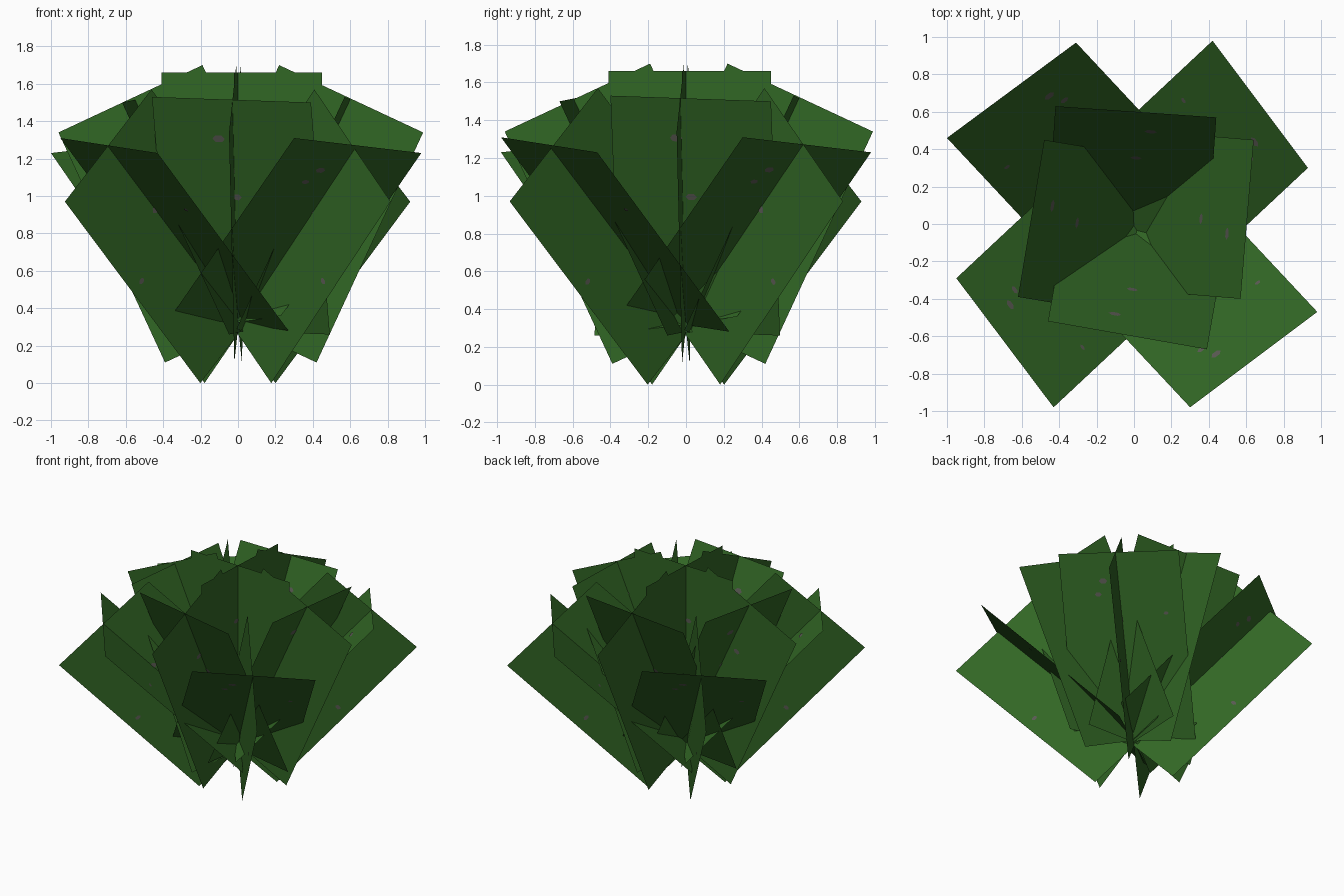
import bpy, math
from mathutils import Vector, Matrix

if "Cube" in bpy.data.objects:
    bpy.data.objects.remove(bpy.data.objects["Cube"])


def material(name, rgb):
    m = bpy.data.materials.new(name)
    m.diffuse_color = (*rgb, 1)
    m.use_nodes = True
    m.node_tree.nodes["Principled BSDF"].inputs["Base Color"].default_value = m.diffuse_color
    return m


GREEN = material("leaf green", (0.031, 0.133, 0.018))
GREY = material("grey brown fleck", (0.10, 0.10, 0.085))


def card(name, tl, tr, down, flecks=()):
    """Flat rectangular leaf card with small painted flecks (u across, v down, radius)."""
    tl, tr, down = Vector(tl), Vector(tr), Vector(down)
    across = tr - tl
    verts = [tl, tl + down, tr + down, tr]
    faces = [(0, 1, 2, 3)]
    a, d = across.normalized(), down.normalized()
    n = a.cross(d).normalized()
    for u, v, r in flecks:
        c = tl + across * u + down * v
        for side in (-1, 1):
            i = len(verts)
            for k in range(6):
                t = k * math.pi / 3
                verts.append(c + n * side * 0.003 + a * r * math.cos(t) * 1.2
                             + d * r * math.sin(t) * 0.8)
            ring = list(range(i, i + 6))
            faces.append(ring if side < 0 else ring[::-1])
    me = bpy.data.meshes.new(name)
    me.from_pydata(verts, [], faces)
    me.materials.append(GREEN)
    me.materials.append(GREY)
    for p in me.polygons:
        p.material_index = 1 if p.index else 0
    ob = bpy.data.objects.new(name, me)
    bpy.context.collection.objects.link(ob)


def spin(v, quarter):
    return Matrix.Rotation(quarter * math.pi / 2, 3, 'Z') @ Vector(v)


# wide-spreading leaves, leaning 45 degrees out along the diagonals
spread = [((0.30, -0.98), (0.98, -0.47)), ((0.93, 0.30), (0.42, 0.98)),
          ((-0.31, 0.97), (-1.00, 0.46)), ((-0.95, -0.29), (-0.43, -0.98))]
for q, (l, r) in enumerate(spread):
    card(f"spreading_leaf_{q}", (*l, 1.31), (*r, 1.23), spin((-0.655, 0.70, -0.95), q),
         [(0.35, 0.15, 0.025), (0.3, 0.22, 0.02), (0.85, 0.33, 0.015)])

# steep leaves, leaning slightly out on the four sides
steep = [((-0.46, -0.52), (0.39, -0.67)), ((0.57, -0.40), (0.64, 0.45)),
         ((0.44, 0.57), (-0.42, 0.63)), ((-0.48, 0.45), (-0.62, -0.39))]
for q, (l, r) in enumerate(steep):
    edge = Vector((r[0] - l[0], r[1] - l[1], 0)).normalized()
    inward = Vector((-edge.y, edge.x, 0)) * 0.58
    card(f"steep_leaf_{q}", (*l, 1.53), (*r, 1.50), inward - Vector((0, 0, 1.24)),
         [(0.4, 0.17, 0.028), (0.48, 0.42, 0.025)])

# edge-on leaves standing in the diagonal planes, tilted 45 degrees
diagonals = [(0.83, -0.95), (0.92, 0.83), (-0.84, 0.95), (-0.92, -0.82)]
for q, d in enumerate(diagonals):
    h = Vector((*d, 0)).normalized()
    z = Vector((0, 0, 1))
    card(f"diagonal_leaf_{q}", h * 1.24 + z * 0.97, h * 0.62 + z * 1.57,
         h * -0.97 - z * 0.97, [(0.1, 0.5, 0.018), (0.5, 0.35, 0.025)])

# fans of three upright leaves in the two central planes
fan = [((-0.41, 1.66), (0.45, 1.66), (0, -1.38)),
       ((0.22, 1.70), (0.99, 1.34), (-0.57, -1.23)),
       ((-0.96, 1.34), (-0.19, 1.70), (0.57, -1.23))]
for plane, h in (("front", Vector((1, -0.05, 0))), ("side", Vector((0.05, 1, 0)))):
    for i, pts in enumerate(fan):
        tl, tr, dn = (h * s + Vector((0, 0, z)) for s, z in pts)
        card(f"{plane}_fan_leaf_{i}", tl, tr, dn, [(0.45, 0.3, 0.022)])
